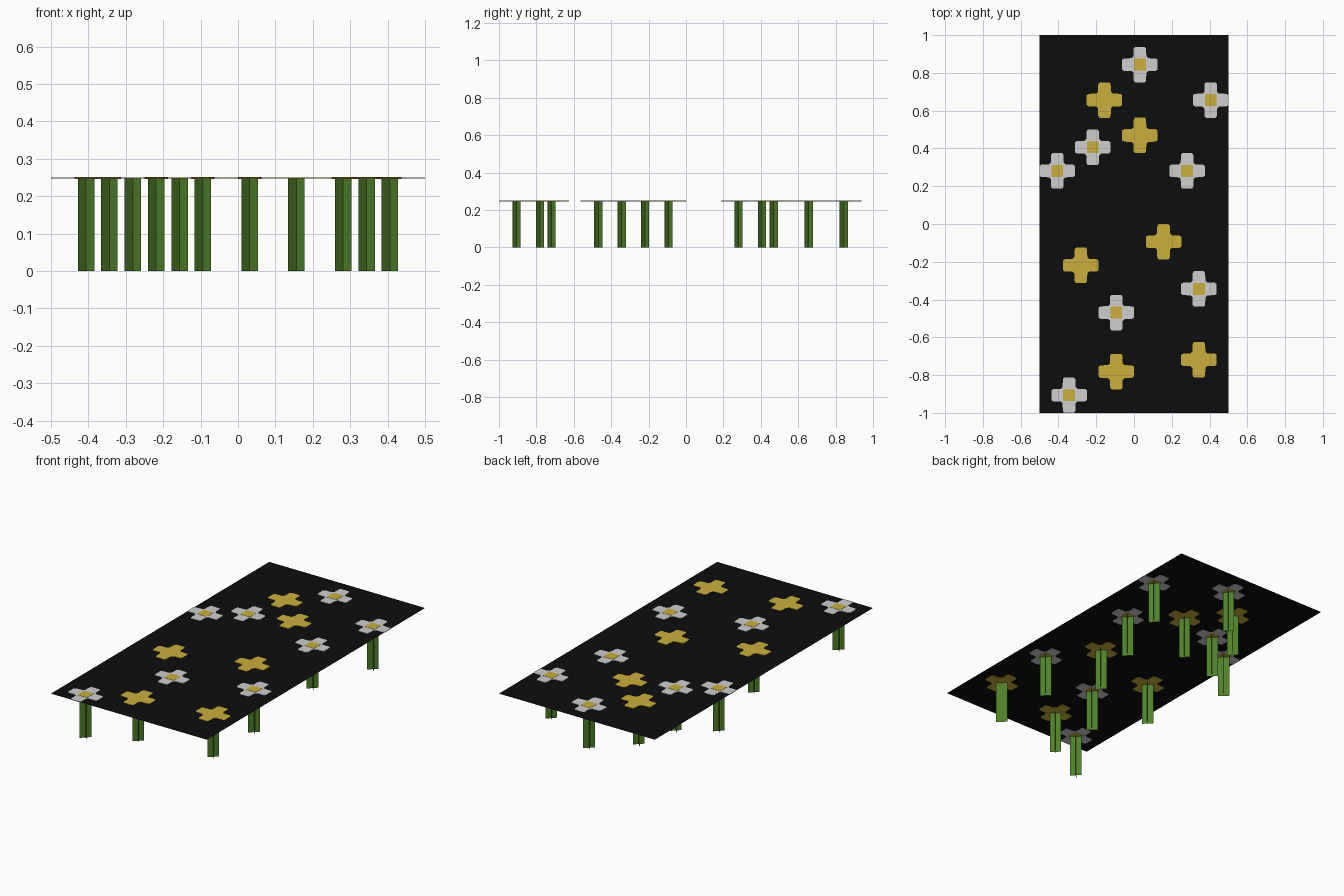
import bpy, bmesh
from mathutils import Matrix, Vector

if "Cube" in bpy.data.objects:
    bpy.data.objects.remove(bpy.data.objects["Cube"])

U = 1 / 16          # layout grid step
TOP = 0.25          # height of the blossom layer
THICK = 0.003       # thickness of the blossom plates


def material(name, rgb):
    m = bpy.data.materials.new(name)
    m.diffuse_color = (*rgb, 1)
    m.use_nodes = True
    m.node_tree.nodes["Principled BSDF"].inputs["Base Color"].default_value = m.diffuse_color
    return m


BLACK = material("black", (0.004, 0.004, 0.004))
WHITE = material("petal white", (0.62, 0.62, 0.62))
YELLOW = material("petal yellow", (0.60, 0.43, 0.045))
GREEN = material("stem green", (0.078, 0.215, 0.022))


def make(name, bm, mat, loc=(0, 0, 0)):
    me = bpy.data.meshes.new(name)
    bm.to_mesh(me)
    bm.free()
    me.materials.append(mat)
    ob = bpy.data.objects.new(name, me)
    ob.location = loc
    bpy.context.collection.objects.link(ob)
    return ob


def plate(name, outline, mat, x, y, z0, z1):
    """Thin solid plate from a flat outline."""
    bm = bmesh.new()
    face = bm.faces.new([bm.verts.new((px, py, z0)) for px, py in outline])
    ext = bmesh.ops.extrude_face_region(bm, geom=[face], use_keep_orig=True)
    verts = [v for v in ext["geom"] if isinstance(v, bmesh.types.BMVert)]
    bmesh.ops.translate(bm, verts=verts, vec=(0, 0, z1 - z0))
    bmesh.ops.recalc_face_normals(bm, faces=bm.faces)
    return make(name, bm, mat, (x, y, 0))


def blossom_outline():
    """Four-petal cross with clipped tips, one petal turned four times."""
    petal = [(0.094, -0.026), (0.094, 0.026), (0.084, 0.033),
             (0.044, 0.034), (0.034, 0.044), (0.033, 0.084)]
    pts = []
    for k in range(4):
        rot = Matrix.Rotation(k * 1.5707963, 2)
        pts += [tuple(rot @ Vector(p)) for p in petal]
    return pts


def stem(x, y):
    """Two upright sheets crossing on the diagonals."""
    r, h = 0.022, TOP - THICK / 2
    bm = bmesh.new()
    for s in (1, -1):
        bm.faces.new([bm.verts.new(p) for p in
                      ((-r, -r * s, 0), (r, r * s, 0), (r, r * s, h), (-r, -r * s, h))])
    make("stem", bm, GREEN, (x, y, 0))


# dark ground sheet
bm = bmesh.new()
bm.faces.new([bm.verts.new((x, y, TOP - THICK / 2))
              for x, y in ((-0.5, -1), (0.5, -1), (0.5, 1), (-0.5, 1))])
make("dark_sheet", bm, BLACK)

# flower cells on the grid: column, row
white_cells = [(0, 13), (6, 10), (-4, 6), (-7, 4), (4, 4), (5, -6), (-2, -8), (-6, -15)]
yellow_cells = [(-3, 10), (0, 7), (2, -2), (-5, -4), (-2, -13), (5, -12)]
outline = blossom_outline()
c = U / 2
square = [(-c, -c), (c, -c), (c, c), (-c, c)]

for cells, mat in ((white_cells, WHITE), (yellow_cells, YELLOW)):
    for i, j in cells:
        x, y = (i + 0.5) * U, (j + 0.5) * U
        plate("blossom", outline, mat, x, y, TOP - THICK, TOP)
        if mat is WHITE:
            plate("blossom_centre", square, YELLOW, x, y, TOP - THICK - 0.001, TOP + 0.001)
        stem(x, y)
